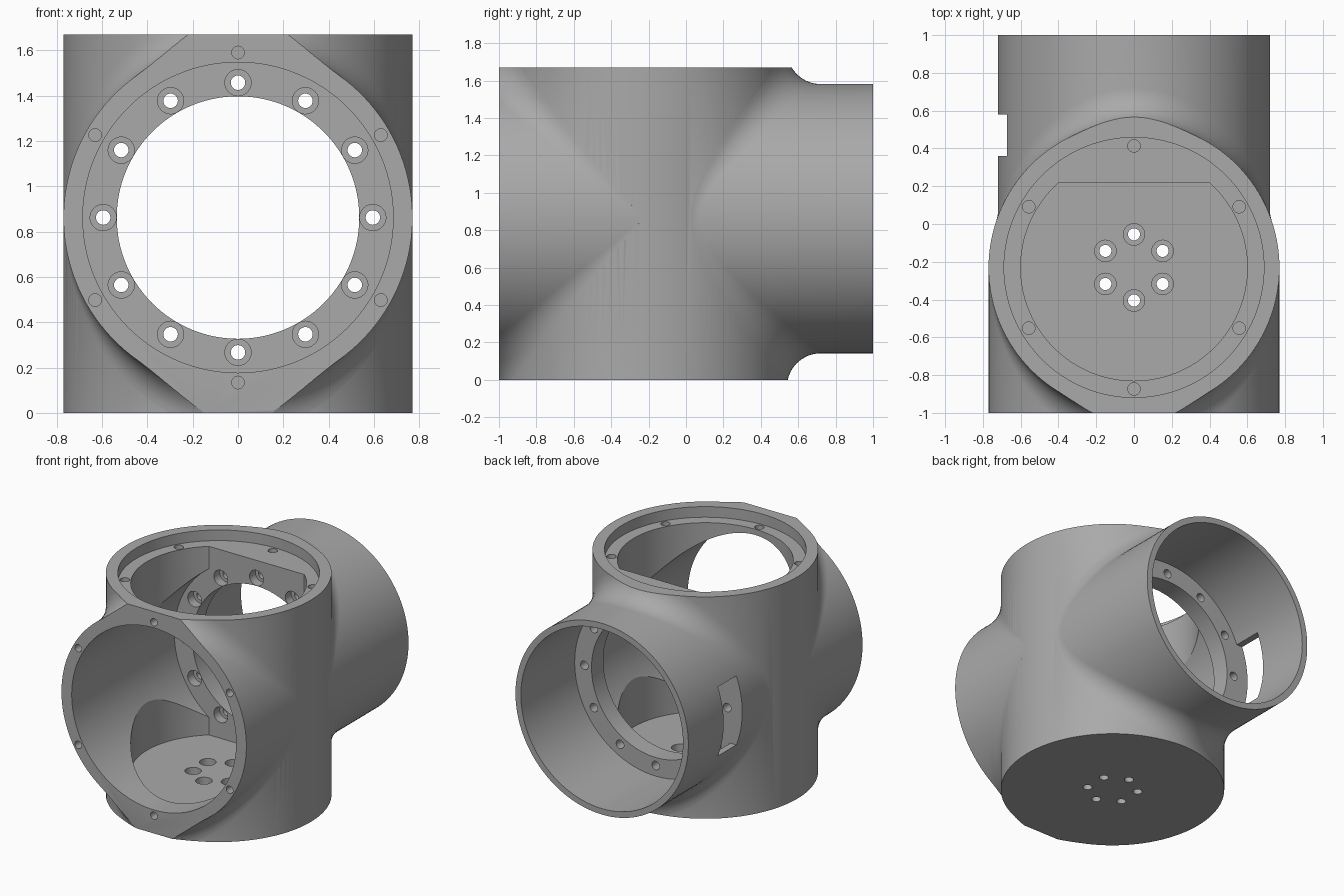
import bpy, bmesh
from math import sin, cos, pi, sqrt
from mathutils import Vector, Matrix

cube = bpy.data.objects.get("Cube")
if cube:
    bpy.data.objects.remove(cube)

SEG = 128
AY, AZ = -0.23, 0.862        # y of the upright axis, z of the level axis
R_MAIN, R_REAR, FILLET = 0.77, 0.72, 0.18
TOP = 1.67

grey = bpy.data.materials.new("plain_grey")
grey.use_nodes = True
grey.diffuse_color = (0.4, 0.4, 0.4, 1)
grey.node_tree.nodes["Principled BSDF"].inputs["Base Color"].default_value = (0.4, 0.4, 0.4, 1)


def to_object(name, bm):
    bmesh.ops.recalc_face_normals(bm, faces=bm.faces)
    mesh = bpy.data.meshes.new(name)
    bm.to_mesh(mesh)
    bm.free()
    mesh.materials.append(grey)
    ob = bpy.data.objects.new(name, mesh)
    bpy.context.collection.objects.link(ob)
    return ob


def cylinder(bm, r, start, end, seg=SEG):
    a, b = Vector(start), Vector(end)
    turn = (b - a).to_track_quat('Z', 'Y').to_matrix().to_4x4()
    bmesh.ops.create_cone(bm, cap_ends=True, segments=seg, radius1=r, radius2=r,
                          depth=(b - a).length, matrix=Matrix.Translation((a + b) / 2) @ turn)


def rod(name, r, start, end, seg=SEG):
    bm = bmesh.new()
    cylinder(bm, r, start, end, seg)
    return to_object(name, bm)


def box(name, low, high):
    bm = bmesh.new()
    bmesh.ops.create_cube(bm, size=1)
    for v in bm.verts:
        v.co = [lo if c < 0 else hi for c, lo, hi in zip(v.co, low, high)]
    return to_object(name, bm)


def boolean(ob, tool, op='DIFFERENCE'):
    mod = ob.modifiers.new("cut", 'BOOLEAN')
    mod.operation, mod.object, mod.solver = op, tool, 'EXACT'
    mesh = bpy.data.meshes.new_from_object(ob.evaluated_get(bpy.context.evaluated_depsgraph_get()))
    ob.modifiers.clear()
    ob.data = mesh
    bpy.data.objects.remove(tool)


def limb(name, radius, side, end):
    """Level tube whose root flares into the upright tube with a rolling-ball fillet."""
    bm = bmesh.new()
    rings, steps = [], 12
    ra, rb = R_MAIN + FILLET, radius + FILLET
    for i in range(SEG):
        t = 2 * pi * (i + 0.5) / SEG
        x, z = rb * cos(t), rb * sin(t)
        ball = Vector((x, side * sqrt(max(ra * ra - x * x, 0)), z))
        on_main = Vector((ball.x * R_MAIN / ra, ball.y * R_MAIN / ra, z))
        on_limb = Vector((x * radius / rb, ball.y, z * radius / rb))
        u, w = (on_main - ball).normalized(), (on_limb - ball).normalized()
        pts = [Vector((0.4 * cos(t), -0.1 * side, 0.4 * sin(t))),
               Vector((on_main.x * 0.998, on_main.y * 0.998, z))]
        for k in range(1, steps + 1):
            pts.append(ball + FILLET * u.lerp(w, k / steps).normalized()
                       if k < steps else on_limb)
        pts.append(Vector((on_limb.x, end - AY, on_limb.z)))
        rings.append([bm.verts.new(p + Vector((0, AY, AZ))) for p in pts])
    for i in range(SEG):
        a, b = rings[i], rings[(i + 1) % SEG]
        for k in range(len(a) - 1):
            bm.faces.new((a[k], b[k], b[k + 1], a[k + 1]))
    bm.faces.new([r[0] for r in rings])
    bm.faces.new([r[-1] for r in rings])
    return to_object(name, bm)


# Outer body: upright tube, front and rear limbs, trimmed square
body = rod("cross_housing", R_MAIN, (0, AY, -0.3), (0, AY, TOP + 0.3))
boolean(body, limb("rear_limb", R_REAR, 1, 1.1), 'UNION')
boolean(body, limb("front_limb", R_MAIN, -1, -1.3), 'UNION')
boolean(body, box("trim", (-2, -1, 0), (2, 1, TOP)), 'INTERSECT')

# Upright bore, flattened against the partition wall
bore = rod("upright_bore", 0.6, (0, AY, 0.17), (0, AY, 2))
boolean(bore, box("wall_flat", (-1, 0.22, -1), (1, 2, 3)))
boolean(body, bore)
boolean(body, rod("top_recess", 0.688, (0, AY, TOP - 0.08), (0, AY, 2)))

# Front bore, rear bore and the opening through the wall
boolean(body, rod("front_bore", 0.685, (0, -1.2, AZ), (0, 0.22, AZ)))
boolean(body, rod("rear_bore", 0.675, (0, 0.36, AZ), (0, 1.2, AZ)))
boolean(body, rod("wall_opening", 0.535, (0, 0, AZ), (0, 0.6, AZ)))

# Side slot in the rear limb
boolean(body, box("side_slot", (-1, 0.36, AZ - 0.26), (-0.52, 0.58, AZ + 0.26)))


def drill(count, ring, r, along, start, end):
    """Circle of holes about the upright ('z') or level ('y') axis."""
    bm = bmesh.new()
    for i in range(count):
        a = pi / 2 + 2 * pi * i / count
        p, q = ring * cos(a), ring * sin(a)
        ends = [(p, AY + q, s) if along == 'z' else (p, s, AZ + q) for s in (start, end)]
        cylinder(bm, r, *ends, seg=24)
    boolean(body, to_object("drill", bm))


# Wall bolts, floor bolts, top ledge and front rim screw holes
drill(12, 0.595, 0.032, 'y', 0.1, 0.5)
drill(12, 0.595, 0.058, 'y', 0.1, 0.29)
drill(6, 0.175, 0.032, 'z', -0.1, 0.4)
drill(6, 0.175, 0.057, 'z', 0.09, 0.4)
drill(6, 0.643, 0.033, 'z', 1.545, 1.65)
drill(6, 0.728, 0.028, 'y', -1.1, -0.92)

# Smooth shading with sharp machined edges
bpy.context.view_layer.objects.active = body
body.select_set(True)
bpy.ops.object.shade_smooth_by_angle(angle=0.5)
